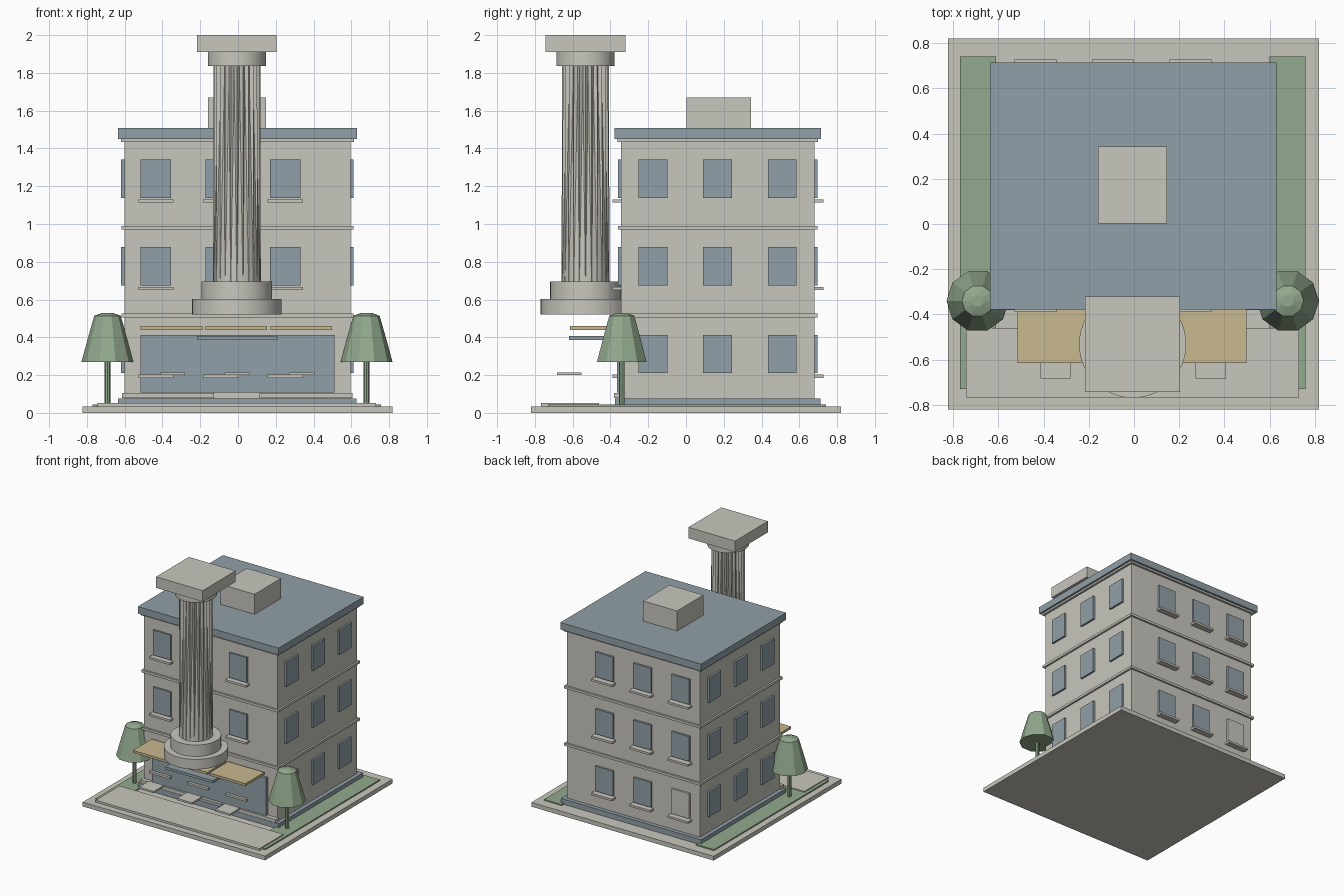
import bpy, bmesh, math

cube = bpy.data.objects.get("Cube")
if cube:
    bpy.data.objects.remove(cube, do_unlink=True)


def material(name, rgb):
    m = bpy.data.materials.new(name)
    m.use_nodes = True
    m.diffuse_color = (*rgb, 1)
    m.node_tree.nodes["Principled BSDF"].inputs["Base Color"].default_value = (*rgb, 1)
    return m


STONE = material("warm_stone", (0.58, 0.57, 0.51))
BLUE = material("slate_blue", (0.285, 0.352, 0.392))
GREEN = material("leaf_green", (0.29, 0.4, 0.27))
TAN = material("canvas_tan", (0.58, 0.48, 0.28))


def add(name, bm, mat):
    bmesh.ops.recalc_face_normals(bm, faces=bm.faces)
    mesh = bpy.data.meshes.new(name)
    bm.to_mesh(mesh)
    bm.free()
    mesh.materials.append(mat)
    obj = bpy.data.objects.new(name, mesh)
    bpy.context.collection.objects.link(obj)
    return obj


def box(name, xs, ys, zs, mat):
    bm = bmesh.new()
    bmesh.ops.create_cube(bm, size=1)
    for v in bm.verts:
        for i, (a, b) in enumerate((xs, ys, zs)):
            v.co[i] = a if v.co[i] < 0 else b
    return add(name, bm, mat)


def lathe(name, centre, rings, sides, mat, flute=1.0, smooth=False):
    """Stack of (radius, height) rings; every other point is scaled by flute."""
    bm = bmesh.new()
    loops = []
    for r, z in rings:
        loop = []
        for i in range(sides):
            a = math.tau * i / sides
            k = r * (flute if i % 2 else 1)
            loop.append(bm.verts.new((centre[0] + k * math.cos(a), centre[1] + k * math.sin(a), z)))
        loops.append(loop)
    for low, high in zip(loops, loops[1:]):
        for i in range(sides):
            j = (i + 1) % sides
            bm.faces.new((low[i], low[j], high[j], high[i]))
    bm.faces.new(loops[0])
    bm.faces.new(loops[-1])
    obj = add(name, bm, mat)
    if smooth:
        bpy.context.view_layer.objects.active = obj
        obj.select_set(True)
        bpy.ops.object.shade_smooth_by_angle()
        obj.select_set(False)
    return obj


# Ground: plate, lawns and forecourt
box("ground_plate", (-0.823, 0.817), (-0.82, 0.82), (0, 0.035), STONE)
box("right_lawn", (-0.77, -0.61), (-0.73, 0.74), (0.03, 0.045), GREEN)
box("left_lawn", (0.6, 0.758), (-0.73, 0.74), (0.03, 0.045), GREEN)
box("forecourt", (-0.743, 0.73), (-0.767, -0.46), (0.03, 0.052), STONE)

# Building: walls, plinth, floor bands, roof
X0, X1, Y0, Y1 = -0.602, 0.596, -0.345, 0.68


def slab(name, out, zs, mat):
    box(name, (X0 - out, X1 + out), (Y0 - out, Y1 + out), zs, mat)


slab("walls", 0, (0.03, 1.45), STONE)
slab("plinth", 0.032, (0.03, 0.077), BLUE)
slab("lower_band", 0.015, (0.505, 0.525), STONE)
slab("upper_band", 0.015, (0.97, 0.99), STONE)
slab("cornice", 0.018, (1.435, 1.45), STONE)
slab("roof", 0.034, (1.45, 1.507), BLUE)
box("roof_box", (-0.16, 0.147), (0.003, 0.343), (1.5, 1.67), STONE)

# Windows on all four sides, sills on front and back
for floor, z in enumerate((0.21, 0.675, 1.138)):
    zs = (z, z + 0.203)
    for col in range(3):
        tag = f"{floor}_{col}"
        x = -0.435 + 0.3425 * col
        xs, sill_x = (x - 0.08, x + 0.08), (x - 0.093, x + 0.093)
        sill_z = (z - 0.025, z - 0.008)
        blank = floor == 0 and col == 0
        box("front_window_" + tag, xs, (Y0 - 0.014, Y0 + 0.01), zs, BLUE)
        box("back_window_" + tag, xs, (Y1 - 0.01, Y1 + 0.016), zs, STONE if blank else BLUE)
        box("front_sill_" + tag, sill_x, (Y0 - 0.043, Y0 + 0.01), sill_z, STONE)
        box("back_sill_" + tag, sill_x, (Y1 - 0.01, Y1 + 0.048), sill_z, STONE)
        y = -0.175 + 0.342 * col
        ys = (y - 0.076, y + 0.076)
        box("right_window_" + tag, (X0 - 0.017, X0 + 0.01), ys, zs, BLUE)
        box("left_window_" + tag, (X1 - 0.01, X1 + 0.016), ys, zs, BLUE)

# Shopfront with kerbs, awnings, hanging sign board and tables
box("shopfront", (-0.517, 0.51), (-0.366, -0.34), (0.107, 0.413), BLUE)
box("right_kerb", (-0.615, -0.127), (-0.38, -0.34), (0.08, 0.106), STONE)
box("left_kerb", (0.115, 0.605), (-0.38, -0.34), (0.08, 0.106), STONE)
box("sign_board", (-0.218, 0.208), (-0.62, -0.42), (0.387, 0.408), BLUE)
for i in range(3):
    x = -0.352 + 0.343 * i
    box(f"awning_{i}", (x - 0.163, x + 0.163), (-0.615, -0.372), (0.44, 0.46), TAN)
    x = -0.347 + 0.343 * i
    box(f"table_{i}", (x - 0.067, x + 0.067), (-0.683, -0.552), (0.2, 0.215), STONE)

# Giant column: stepped base, fluted shaft over a tapering core, capital
C = (-0.006, -0.532)
lathe("column_base", C, [(0.237, 0.52), (0.237, 0.602)], 48, STONE, smooth=True)
lathe("column_base_ring", C, [(0.187, 0.6), (0.187, 0.695)], 48, STONE, smooth=True)
lathe("column_shaft", C, [(0.127, 0.69), (0.124, 1.84)], 48, STONE, flute=0.87)
lathe("column_core", C, [(0.126, 0.69), (0.107, 1.84)], 48, STONE, smooth=True)
lathe("column_neck", C, [(0.154, 1.837), (0.154, 1.912)], 48, STONE, smooth=True)
box("column_capital", (-0.217, 0.203), (-0.743, -0.321), (1.91, 2.0), STONE)

# Pair of trees
for side, x in (("right", -0.691), ("left", 0.68)):
    at = (x, -0.34)
    lathe(side + "_trunk", at, [(0.015, 0.03), (0.015, 0.3)], 8, GREEN)
    crown = [(0.138, 0.27), (0.104, 0.395), (0.07, 0.514), (0.027, 0.53)]
    lathe(side + "_crown", at, crown, 10, GREEN)
